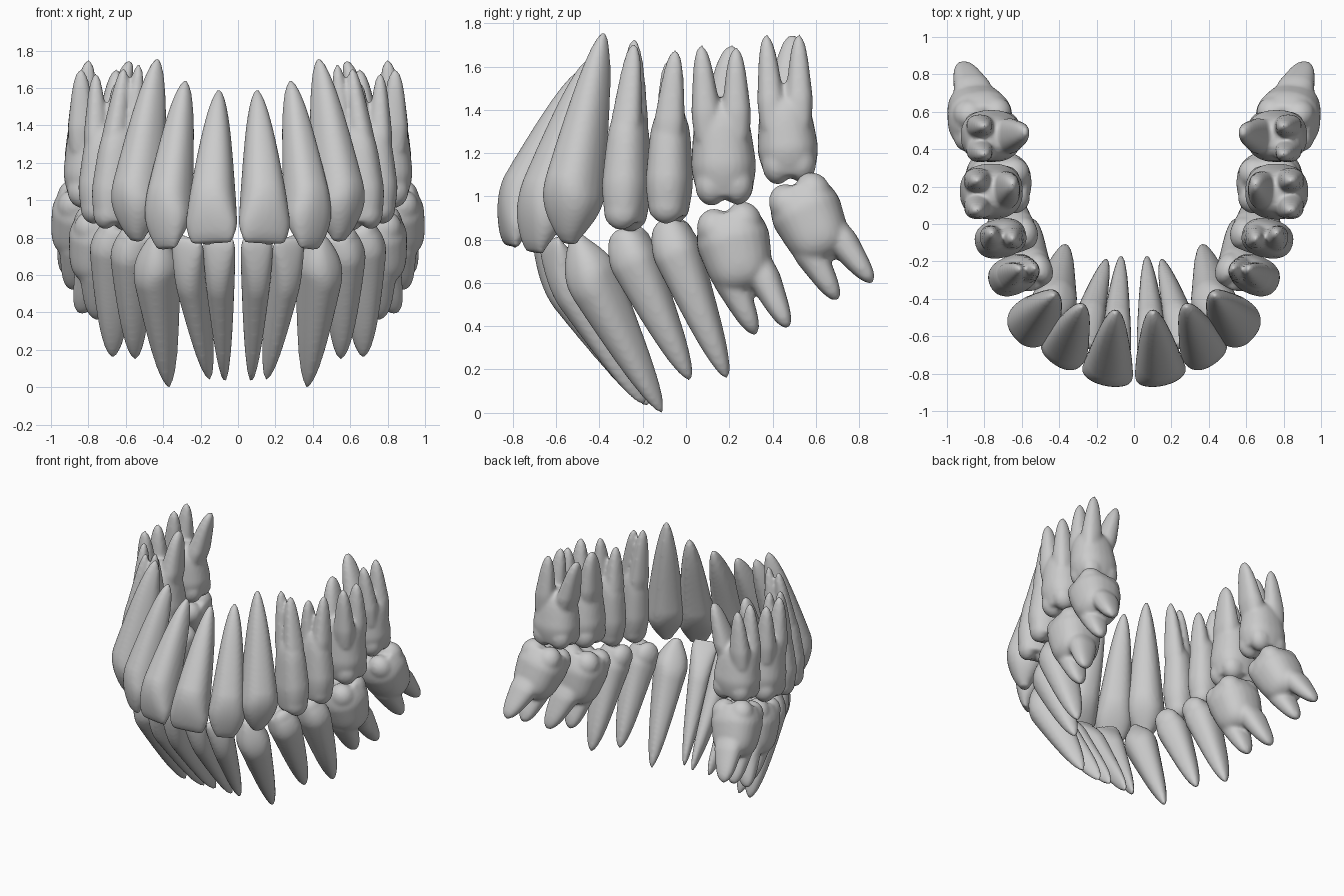
import bpy, bmesh, math
from mathutils import Vector, Matrix

cube = bpy.data.objects.get("Cube")
if cube:
    bpy.data.objects.remove(cube)

enamel = bpy.data.materials.new("light_grey_enamel")
enamel.use_nodes = True
grey = (0.6, 0.6, 0.6, 1)
enamel.diffuse_color = grey
enamel.node_tree.nodes["Principled BSDF"].inputs["Base Color"].default_value = grey

# Swelling of a tooth part: (size at the edge, where it is fullest, taper after that)
INCISOR = {"across": (.8, .12, .66), "through": (.18, .32, .55)}
LATERAL = {"across": (.48, .2, .62), "through": (.16, .32, .55)}
LOWER_INCISOR = {"across": (.9, .06, .66), "through": (.2, .32, .5)}
CANINE = {"across": (.25, .22, .68), "through": (.2, .28, .62)}
PREMOLAR = {"across": (.74, .18, .6), "through": (.74, .18, .58)}
BODY = {"across": (.8, .34, .22), "through": (.8, .34, .22)}
ROOT = {"across": (.9, .3, .5), "through": (.9, .3, .5)}


def swell(t, start, peak, taper):
    """Rise from the edge to the fullest point, then taper to a rounded tip."""
    if t < peak:
        return start + (1 - start) * math.sin(math.pi / 2 * t / peak)
    u = (t - peak) / (1 - peak)
    return max((1 - taper * u) * math.sqrt(1 - u ** 6), .08)


def frame(crown, tip):
    """Axis, facial and side directions; teeth face outward from an elliptical arch."""
    axis = (tip - crown).normalized()
    face = Vector((1.7 * crown.x, min(crown.y - .2, 0), 0))
    face = (face - axis * face.dot(axis)).normalized()
    return axis, face, axis.cross(face)


def loft(bm, start, tip, face, side, width, depth, shape, bow=0.0, rings=28, sides=24):
    """Rounded cross-sections swept from start to tip."""
    loops = []
    for r in range(rings + 1):
        t = r / rings
        w = swell(t, *shape["across"]) * width / 2
        d = swell(t, *shape["through"]) * depth / 2
        centre = start.lerp(tip, t) + face * bow * math.sin(math.pi * math.sqrt(t))
        loop = []
        for s in range(sides):
            angle = math.tau * s / sides
            c, n = (math.copysign(abs(v) ** .85, v) for v in (math.cos(angle), math.sin(angle)))
            loop.append(bm.verts.new(centre + side * c * w + face * n * d))
        loops.append(loop)
    for low, high in zip(loops, loops[1:]):
        for s in range(sides):
            n = (s + 1) % sides
            bm.faces.new((low[s], low[n], high[n], high[s]))
    bm.faces.new(loops[0])
    bm.faces.new(loops[-1])


def add_cusps(bm, crown, axis, face, side, width, depth, columns):
    """Low rounded mounds that grow out of the rim of the chewing surface."""
    turn = Matrix((side, face, axis)).transposed().to_4x4()
    bump = Matrix.Diagonal((width * (.25 if len(columns) > 1 else .4), depth * .25, .095, 1))
    for s in columns:
        for f in (-1, 1):
            spot = crown + side * s * width * .2 + face * f * depth * .2 + axis * .055
            bmesh.ops.create_icosphere(bm, subdivisions=3, radius=1,
                                       matrix=Matrix.Translation(spot) @ turn @ bump)


def finish(name, bm):
    bmesh.ops.recalc_face_normals(bm, faces=bm.faces)
    mesh = bpy.data.meshes.new(name)
    bm.to_mesh(mesh)
    bm.free()
    mesh.materials.append(enamel)
    ob = bpy.data.objects.new(name, mesh)
    bpy.context.collection.objects.link(ob)
    # Fuse the parts, soften the joins, then copy to the other side
    fuse = ob.modifiers.new("fuse", 'REMESH')
    fuse.mode, fuse.voxel_size, fuse.use_smooth_shade = 'VOXEL', .0125, True
    soften = ob.modifiers.new("soften", 'SMOOTH')
    soften.factor, soften.iterations = .5, 7
    ob.modifiers.new("both_sides", 'MIRROR').use_mirror_merge = False


def tooth(name, crown, tip, width, depth, shape, cusp_columns=(), roots=()):
    """Crown body, cusps, and separate roots given as (side sign, face sign, tip)."""
    crown, tip = Vector(crown), Vector(tip)
    axis, face, side = frame(crown, tip)
    bm = bmesh.new()
    bow = 0 if roots else width * .1
    loft(bm, crown, tip, face, side, width, depth, shape, bow)
    if cusp_columns:
        add_cusps(bm, crown, axis, face, side, width, depth, cusp_columns)
    for s, f, end in roots:
        begin = crown.lerp(tip, .58) + side * s * width * .22 + face * f * depth * .2
        root_width = width * (.45 if s else .68)
        root_depth = depth * (.44 if f else .58)
        loft(bm, begin, Vector(end), face, side, root_width, root_depth, ROOT)
    finish(name, bm)


PAIR, QUAD = (0,), (-1, 1)

# Front teeth
tooth("upper_central_incisor", (.14, -.81, .77), (.1, -.47, 1.59), .28, .25, INCISOR)
tooth("upper_lateral_incisor", (.38, -.7, .74), (.28, -.44, 1.64), .26, .24, LATERAL)
tooth("upper_canine", (.54, -.54, .78), (.43, -.38, 1.76), .27, .29, CANINE)
tooth("lower_central_incisor", (.1, -.68, .8), (.07, -.17, .03), .18, .2, LOWER_INCISOR)
tooth("lower_lateral_incisor", (.27, -.63, .8), (.15, -.19, .04), .19, .21, LOWER_INCISOR)
tooth("lower_canine", (.43, -.51, .82), (.37, -.11, 0), .23, .26, CANINE)

# Premolars
tooth("lower_first_premolar", (.54, -.28, .82), (.55, .02, .15), .22, .24, PREMOLAR, PAIR)
tooth("lower_second_premolar", (.63, -.08, .86), (.67, .19, .16), .22, .27, PREMOLAR, PAIR)
tooth("upper_first_premolar", (.66, -.28, .88), (.62, -.26, 1.42), .21, .27, BODY, PAIR,
      roots=[(0, 1, (.61, -.24, 1.71)), (0, -1, (.53, -.24, 1.73))])
tooth("upper_second_premolar", (.72, -.08, .91), (.7, -.07, 1.42), .21, .28, BODY, PAIR,
      roots=[(0, 1, (.76, -.05, 1.68)), (0, -1, (.65, -.08, 1.63))])

# Molars
tooth("upper_first_molar", (.76, .18, 1), (.77, .16, 1.46), .3, .34, BODY, QUAD,
      roots=[(-1, 1, (.84, .07, 1.7)), (1, 1, (.84, .23, 1.69)), (0, -1, (.65, .21, 1.7))])
tooth("upper_second_molar", (.76, .48, 1.1), (.77, .45, 1.49), .28, .33, BODY, QUAD,
      roots=[(-1, 1, (.8, .37, 1.75)), (1, 1, (.8, .52, 1.75)), (0, -1, (.58, .49, 1.75))])
tooth("lower_first_molar", (.71, .19, .91), (.76, .28, .55), .34, .36, BODY, QUAD,
      roots=[(1, 0, (.76, .32, .36)), (-1, 0, (.84, .47, .39))])
tooth("lower_second_molar", (.8, .51, 1.03), (.87, .66, .7), .33, .35, BODY, QUAD,
      roots=[(1, 0, (.89, .7, .52)), (-1, 0, (.92, .86, .6))])
